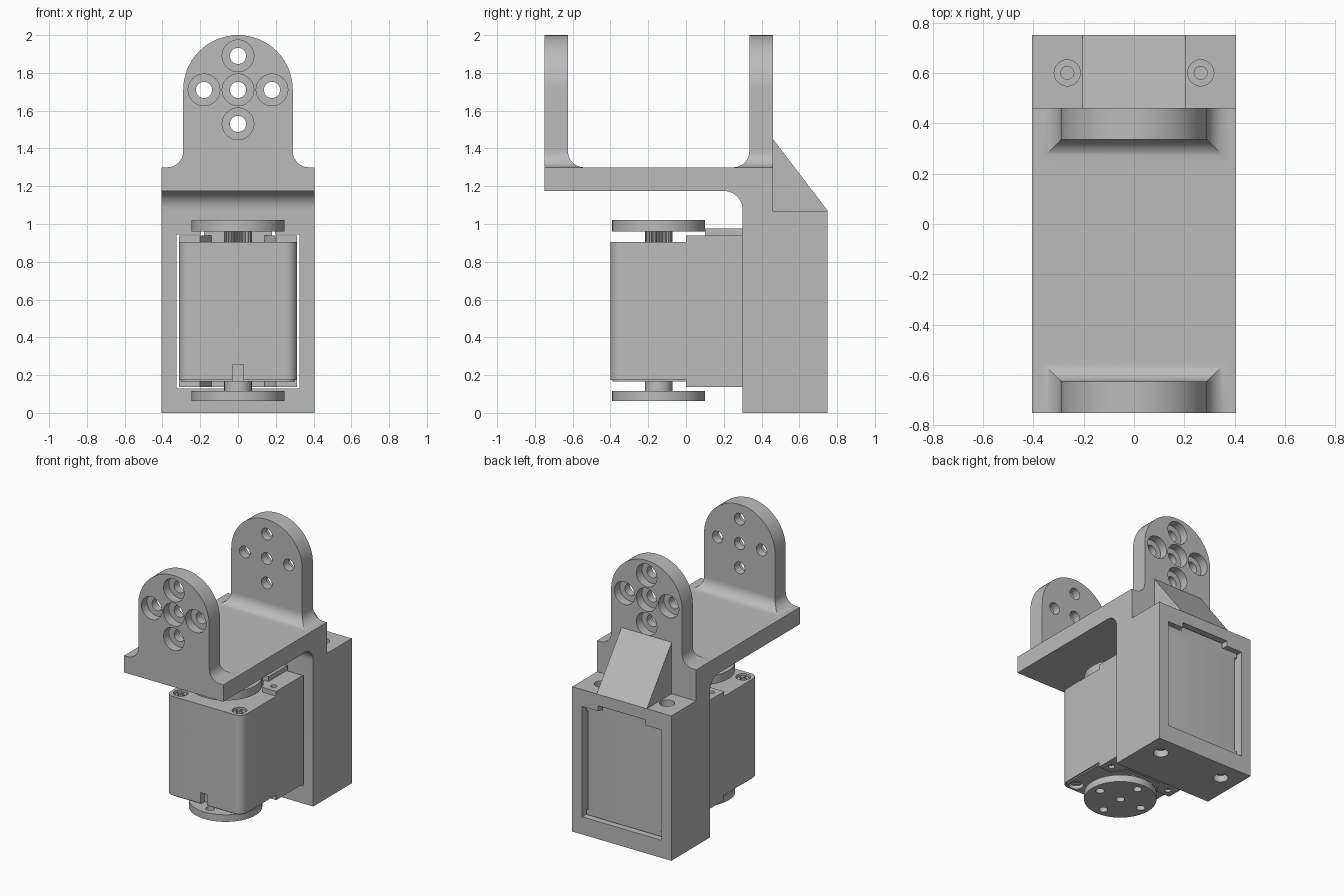
import bpy, bmesh, math
from math import sin, cos, radians, sqrt

if "Cube" in bpy.data.objects:
    bpy.data.objects.remove(bpy.data.objects["Cube"], do_unlink=True)

GREY = (0.5, 0.5, 0.5, 1)
grey = bpy.data.materials.new("plain_grey")
grey.use_nodes = True
grey.diffuse_color = GREY
grey.node_tree.nodes["Principled BSDF"].inputs["Base Color"].default_value = GREY


# ---------- helpers ----------
def arc(u, v, r, start, end, n=12):
    angles = [radians(start + (end - start) * i / n) for i in range(n + 1)]
    return [(u + r * cos(a), v + r * sin(a)) for a in angles]


def circle(u, v, r, n=32):
    return arc(u, v, r, 0, 360, n)[:-1]


def rect(u0, u1, v0, v1):
    return [(u0, v0), (u1, v0), (u1, v1), (u0, v1)]


def place(axis, u, v, w):
    return {"x": (w, u, v), "y": (u, w, v), "z": (u, v, w)}[axis]


def loft(bm, rings):
    rows = [[bm.verts.new(p) for p in ring] for ring in rings]
    n = len(rows[0])
    for a, b in zip(rows, rows[1:]):
        for i in range(n):
            j = (i + 1) % n
            bm.faces.new((a[i], a[j], b[j], b[i]))
    bm.faces.new(rows[0])
    bm.faces.new(rows[-1])


def finish(name, bm):
    bmesh.ops.recalc_face_normals(bm, faces=bm.faces)
    mesh = bpy.data.meshes.new(name)
    bm.to_mesh(mesh)
    bm.free()
    mesh.materials.append(grey)
    ob = bpy.data.objects.new(name, mesh)
    bpy.context.collection.objects.link(ob)
    return ob


def prism(name, axis, w0, w1, *outlines):
    """Extrude one or more separate outlines along an axis."""
    bm = bmesh.new()
    for pts in outlines:
        loft(bm, [[place(axis, u, v, w) for u, v in pts] for w in (w0, w1)])
    return finish(name, bm)


def activate(ob):
    bpy.ops.object.select_all(action="DESELECT")
    ob.select_set(True)
    bpy.context.view_layer.objects.active = ob


def cut(ob, axis, w0, w1, *outlines):
    tool = prism("cutter", axis, w0, w1, *outlines)
    tool.hide_render = True
    activate(ob)
    mod = ob.modifiers.new("cut", "BOOLEAN")
    mod.operation, mod.solver, mod.object = "DIFFERENCE", "EXACT", tool
    bpy.ops.object.modifier_apply(modifier=mod.name)
    bpy.data.objects.remove(tool, do_unlink=True)


def five_holes(v, spacing, r):
    spots = [(0, 0), (spacing, 0), (-spacing, 0), (0, spacing), (0, -spacing)]
    return [circle(u, v + dv, r) for u, dv in spots]


def pair(u, v, r):
    return [circle(s * u, v, r, 24) for s in (-1, 1)]


# ---------- bracket: platform, riser and motor housing ----------
side = [(-0.75, 1.3), (-0.75, 1.175)] + arc(0.2, 1.075, 0.1, 90, 0)
side += [(0.3, 0), (0.75, 0), (0.75, 1.07), (0.46, 1.07), (0.46, 1.3)]
bracket = prism("bracket_body", "x", -0.405, 0.405, side)
window = [(-0.325, 0.13), (0.325, 0.13), (0.325, 0.945), (0.195, 0.945),
          (0.195, 0.985), (-0.195, 0.985), (-0.195, 0.945), (-0.325, 0.945)]
cut(bracket, "y", 0.2, 0.85, window)
cut(bracket, "z", -0.1, 1.2, *pair(0.265, 0.6, 0.026))
cut(bracket, "z", 1.02, 1.2, *pair(0.265, 0.6, 0.052))
cut(bracket, "z", -0.1, 0.05, *pair(0.265, 0.6, 0.052))

prism("rear_gusset", "x", -0.205, 0.205, [(0.46, 1.07), (0.75, 1.07), (0.46, 1.45)])

# ---------- two upright ears with flared feet ----------
FLARE = 0.085
for name, outer, inner in (("front", -0.75, -0.625), ("rear", 0.46, 0.335)):
    way = 1 if inner > outer else -1
    top = 1.3 + FLARE
    outline = [(-0.29, top), (0.29, top)] + arc(0, 1.71, 0.29, 0, 180, 32)
    ear = prism(name + "_ear", "y", outer, inner, outline)
    cut(ear, "y", outer - 0.2 * way, inner + 0.2 * way, *five_holes(1.71, 0.18, 0.043))
    cut(ear, "y", outer - 0.2 * way, outer + 0.065 * way, *five_holes(1.71, 0.18, 0.084))
    # flared foot, mitred at its corners
    bm, rings = bmesh.new(), []
    for i in range(11):
        a = radians(9 * i)
        f, z = FLARE * (1 - sin(a)), top - FLARE * cos(a)
        rings.append([(x, y, z) for x, y in
                      rect(-0.29 - f, 0.29 + f, outer, inner + f * way)])
    loft(bm, rings)
    finish(name + "_ear_foot", bm)

# ---------- motor ----------
W, FRONT, BACK = 0.312, -0.4, 0.715
R, r = 0.06, 0.025
plan = (arc(-W + R, FRONT + R, R, 180, 270) + arc(W - R, FRONT + R, R, 270, 360)
        + arc(W - r, BACK - r, r, 0, 90, 6) + arc(-W + r, BACK - r, r, 90, 180, 6))
motor = prism("motor_case", "z", 0.175, 0.905, plan)
cut(motor, "y", -0.5, -0.35, rect(-0.028, 0.028, 0.1, 0.255))
for z0, z1 in ((0.875, 1.0), (0.1, 0.205)):
    cut(motor, "z", z0, z1, *pair(0.24, -0.325, 0.05))

# thin lower lid
lid_plan = [(u * 0.97, v * 0.97) for u, v in plan if v < 0] + [(0.3, 0.02), (-0.3, 0.02)]
lid = prism("lower_lid", "z", 0.166, 0.175, lid_plan)
cut(lid, "y", -0.5, -0.35, rect(-0.028, 0.028, 0.1, 0.255))
cut(lid, "z", 0.1, 0.2, *pair(0.24, -0.325, 0.05))

# stepped end plates with a recess around each shaft
step = [(-W, 0), (-0.2, 0), (-0.14, 0.1), (0.14, 0.1), (0.2, 0), (W, 0), (W, BACK), (-W, BACK)]
for name, z0, z1, h0, h1 in (("upper_step", 0.905, 0.94, 0.92, 1.0),
                             ("lower_step", 0.137, 0.175, 0.1, 0.157)):
    plate = prism(name, "z", z0, z1, step)
    cut(plate, "z", h0, h1, *pair(0.25, 0.06, 0.022))
prism("upper_rib", "z", 0.94, 0.975, rect(-0.18, 0.18, 0.1, BACK))

# cross-head case screws
c, d = 0.009, 0.028
cross = [(c, c), (c, d), (-c, d), (-c, c), (-d, c), (-d, -c),
         (-c, -c), (-c, -d), (c, -d), (c, -c), (d, -c), (d, c)]
for name, z0, z1, h0, h1 in (("upper_screws", 0.874, 0.895, 0.885, 1.0),
                             ("lower_screws", 0.185, 0.206, 0.1, 0.195)):
    screws = prism(name, "z", z0, z1, *pair(0.24, -0.325, 0.04))
    crosses = [[(u + s * 0.24, v - 0.325) for u, v in cross] for s in (-1, 1)]
    cut(screws, "z", h0, h1, *crosses)

# ---------- shafts and horns ----------
AXIS_Y = -0.145
teeth = []
for i in range(96):
    a = radians(i * 360 / 96)
    rad = 0.073 if i % 4 < 2 else 0.062
    teeth.append((rad * cos(a), AXIS_Y + rad * sin(a)))
prism("splined_shaft", "z", 0.9, 0.962, teeth)
prism("lower_shaft", "z", 0.113, 0.176, circle(0, AXIS_Y, 0.073))
for name, z0, z1 in (("upper_horn", 0.96, 1.022), ("lower_horn", 0.063, 0.115)):
    horn = prism(name, "z", z0, z1, circle(0, AXIS_Y, 0.246, 64))
    cut(horn, "z", z0 - 0.1, z1 + 0.1, *five_holes(AXIS_Y, 0.18, 0.03))

# ---------- smooth curved faces, keep hard edges ----------
for ob in list(bpy.context.collection.objects):
    if ob.type == "MESH" and ob.data.materials and ob.data.materials[0] == grey:
        activate(ob)
        bpy.ops.object.shade_smooth_by_angle(angle=radians(30))
